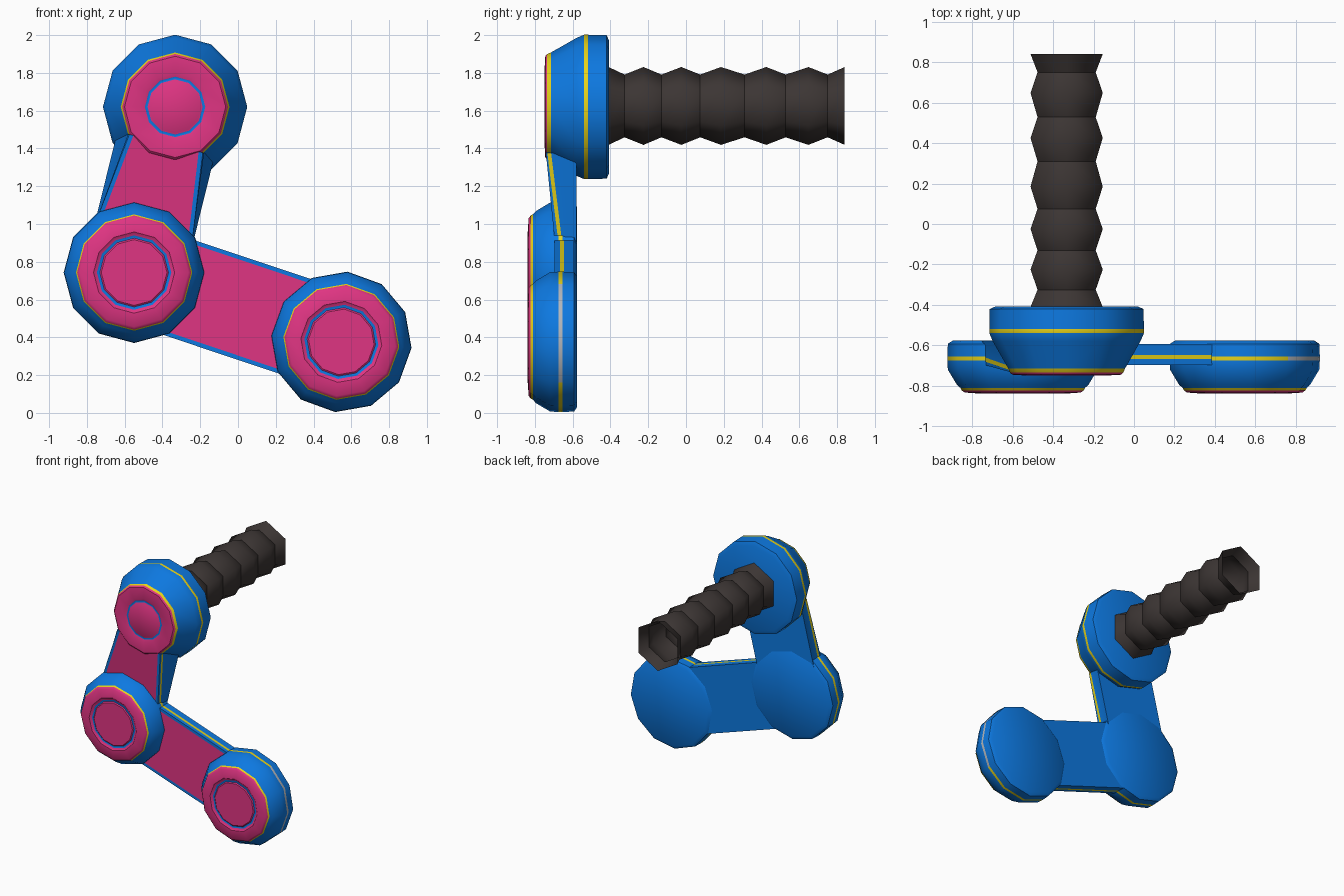
import bpy, bmesh, math
from mathutils import Vector

if "Cube" in bpy.data.objects:
    bpy.data.objects.remove(bpy.data.objects["Cube"])

def material(name, rgb):
    m = bpy.data.materials.new(name)
    m.diffuse_color = (*rgb, 1)
    m.use_nodes = True
    m.node_tree.nodes["Principled BSDF"].inputs["Base Color"].default_value = m.diffuse_color
    return m

MATS = [material("blue", (0.004, 0.19, 0.75)),
        material("pink", (0.74, 0.035, 0.225)),
        material("yellow", (0.80, 0.65, 0.01)),
        material("dark_rubber", (0.045, 0.036, 0.034)),
        material("pale_grey", (0.45, 0.47, 0.50))]
BLUE, PINK, YELLOW, RUBBER, GREY = range(5)

def finish(name, bm, angle):
    bmesh.ops.recalc_face_normals(bm, faces=bm.faces[:])
    me = bpy.data.meshes.new(name)
    bm.to_mesh(me)
    bm.free()
    for m in MATS:
        me.materials.append(m)
    for p in me.polygons:
        p.use_smooth = True
    me.set_sharp_from_angle(angle=math.radians(angle))
    ob = bpy.data.objects.new(name, me)
    bpy.context.scene.collection.objects.link(ob)
    return ob

def lathe(name, x, z, profile, sides, turn=0, angle=35):
    """Turn (radius, y, colour of next band) around the y direction."""
    bm = bmesh.new()
    rings = []
    for r, y, _ in profile:
        if r == 0:
            rings.append([bm.verts.new((x, y, z))] * sides)
            continue
        ring = []
        for i in range(sides):
            a = math.radians(90 + turn) + 2 * math.pi * i / sides
            ring.append(bm.verts.new((x + r * math.cos(a), y, z + r * math.sin(a))))
        rings.append(ring)
    for k in range(len(rings) - 1):
        a, b = rings[k], rings[k + 1]
        for i in range(sides):
            j = (i + 1) % sides
            vs = list(dict.fromkeys((a[i], a[j], b[j], b[i])))
            bm.faces.new(vs).material_index = profile[k][2]
    return finish(name, bm, angle)

def link(name, start, end, stations, back_y, back_w, border=0.022):
    """Loft a bar; station = (distance, front_y, front half width, stripe_y)."""
    a, b = Vector(start), Vector(end)
    d = (b - a).normalized()
    n = Vector((-d.y, d.x))
    bm = bmesh.new()
    loops = []
    for t, fy, fw, sy in stations:
        k = (sy - back_y) / (fy - back_y)
        sw = back_w + (fw - back_w) * k
        half = [(back_w, back_y), (sw, sy + 0.01), (sw, sy - 0.01), (fw, fy), (fw - border, fy)]
        pts = half + [(-s, y) for s, y in reversed(half)]
        loop = []
        for s, y in pts:
            p = a + d * t + n * s
            loop.append(bm.verts.new((p.x, y, p.y)))
        loops.append(loop)
    cols = [BLUE, YELLOW, BLUE, BLUE, PINK, BLUE, BLUE, YELLOW, BLUE, BLUE]
    for p, q in zip(loops, loops[1:]):
        for i in range(10):
            j = (i + 1) % 10
            bm.faces.new((p[i], p[j], q[j], q[i])).material_index = cols[i]
    bm.faces.new(loops[0])
    bm.faces.new(loops[-1])
    return finish(name, bm, 30)

A, B, C = (-0.333, 1.62), (-0.55, 0.743), (0.547, 0.376)

# upper hub, deeper and more tapered
lathe("upper_hub", *A, [
    (0, -0.407, BLUE), (0.35, -0.407, BLUE), (0.38, -0.42, BLUE),
    (0.382, -0.52, YELLOW), (0.382, -0.54, BLUE), (0.365, -0.58, BLUE),
    (0.288, -0.715, YELLOW), (0.28, -0.735, PINK), (0.268, -0.745, PINK),
    (0.18, -0.75, PINK), (0.16, -0.74, BLUE), (0.146, -0.74, PINK),
    (0.138, -0.745, PINK), (0, -0.745, PINK)], 12)

# the two flat lower hubs
HUB = [(0, -0.576, BLUE), (0.345, -0.576, BLUE), (0.37, -0.592, BLUE),
       (0.373, -0.654, YELLOW), (0.373, -0.674, BLUE), (0.370, -0.72, BLUE),
       (0.325, -0.795, BLUE), (0.308, -0.81, YELLOW), (0.302, -0.822, PINK),
       (0.287, -0.833, PINK), (0.215, -0.838, PINK), (0.197, -0.826, BLUE),
       (0.182, -0.826, PINK), (0.174, -0.832, PINK), (0, -0.832, PINK)]
lathe("middle_hub", *B, HUB, 12)
end_hub = lathe("end_hub", *C, HUB, 12, -5)
# pale stretch of the stripe on the outer side of the end hub
for p in end_hub.data.polygons:
    if p.material_index == YELLOW and p.center.y > -0.7 and p.normal.x > 0.7:
        p.material_index = GREY

# connecting bars
link("upper_link", A, B, [(0.2, -0.742, 0.2, -0.724), (0.72, -0.69, 0.265, -0.66)],
     -0.58, 0.265)
link("lower_link", B, C, [(0.2, -0.697, 0.264, -0.657), (0.95, -0.697, 0.264, -0.657)],
     -0.592, 0.264)

# corrugated six-sided hose, open at the far end
ys = [-0.41, -0.325, -0.225, -0.13, -0.025, 0.075, 0.185, 0.31,
      0.425, 0.528, 0.648, 0.75, 0.84]
hose = lathe("hose", A[0], 1.625,
             [(0.166 if i % 2 else 0.206, y, RUBBER) for i, y in enumerate(ys)], 6, 0, 180)
# crisp creases in the valleys only
me = hose.data
for e in me.edges:
    v0, v1 = (me.vertices[i].co for i in e.vertices)
    r = math.hypot(v0.x - A[0], v0.z - 1.625)
    e.use_edge_sharp = abs(v0.y - v1.y) < 1e-4 and r < 0.18
